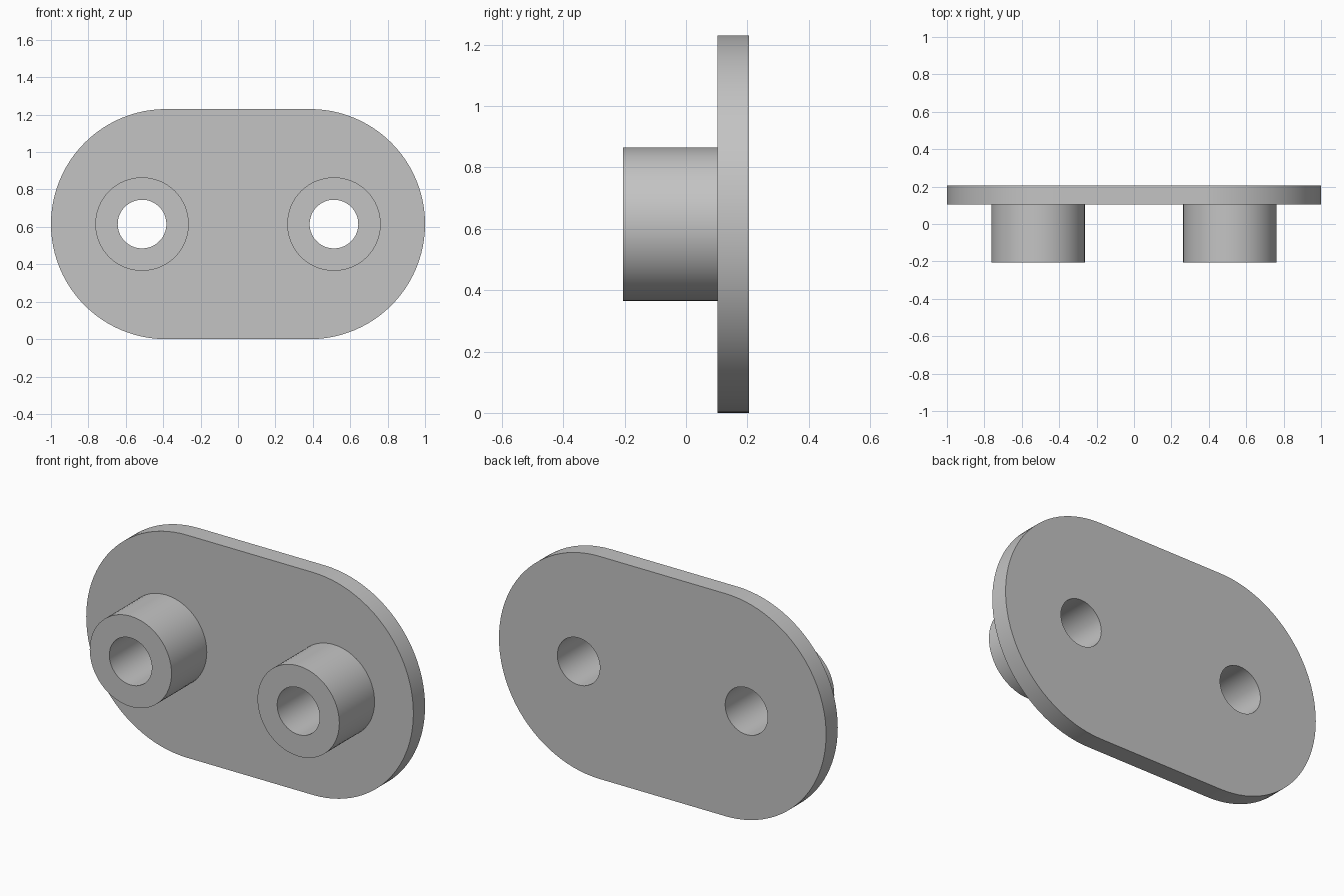
import bpy, bmesh
from math import pi, sin, cos

cube = bpy.data.objects.get("Cube")
if cube:
    bpy.data.objects.remove(cube, do_unlink=True)

# Main dimensions
MID_Z = 0.615
END_R = 0.615
END_X = 1 - END_R
BOSS_X, BOSS_R, BORE_R = 0.513, 0.25, 0.13
FRONT, SEAT, BACK = -0.205, 0.103, 0.205

grey = bpy.data.materials.new("plain grey")
grey.use_nodes = True
colour = (0.55, 0.55, 0.55, 1)
grey.diffuse_color = colour
grey.node_tree.nodes["Principled BSDF"].inputs["Base Color"].default_value = colour


def arc(cx, radius, start, sweep, steps):
    return [(cx + radius * cos(start + sweep * i / steps),
             radius * sin(start + sweep * i / steps)) for i in range(steps + 1)]


def circle(cx, radius):
    return arc(cx, radius, 0, 2 * pi, 64)[:-1]


def extrude_outline(name, loops, y0, y1, open_back=False):
    """Fill the outline around its holes and extrude it from y0 to y1."""
    curve = bpy.data.curves.new(name + "_outline", "CURVE")
    curve.dimensions = "2D"
    curve.fill_mode = "BOTH"
    curve.extrude = (y1 - y0) / 2
    for points in loops:
        spline = curve.splines.new("POLY")
        spline.points.add(len(points) - 1)
        for p, (x, z) in zip(spline.points, points):
            p.co = (x, z, 0, 1)
        spline.use_cyclic_u = True
    helper = bpy.data.objects.new(name + "_helper", curve)
    mesh = bpy.data.meshes.new_from_object(helper)
    bpy.data.objects.remove(helper)
    bpy.data.curves.remove(curve)

    # Stand the shape upright and weld caps to walls
    bm = bmesh.new()
    bm.from_mesh(mesh)
    for v in bm.verts:
        x, z, d = v.co
        v.co = (x, (y0 + y1) / 2 - d, z + MID_Z)
    bmesh.ops.remove_doubles(bm, verts=bm.verts, dist=0.0001)
    bmesh.ops.recalc_face_normals(bm, faces=bm.faces)
    if open_back:
        hidden = [f for f in bm.faces if all(v.co.y > y1 - 0.001 for v in f.verts)]
        bmesh.ops.delete(bm, geom=hidden, context="FACES")
    bm.to_mesh(mesh)
    bm.free()

    mesh.name = name
    mesh.materials.clear()
    mesh.materials.append(grey)
    obj = bpy.data.objects.new(name, mesh)
    bpy.context.collection.objects.link(obj)
    bpy.ops.object.select_all(action="DESELECT")
    obj.select_set(True)
    bpy.context.view_layer.objects.active = obj
    bpy.ops.object.shade_smooth_by_angle(angle=pi / 6)
    return obj


# Rounded base plate with two through holes
stadium = arc(END_X, END_R, -pi / 2, pi, 48) + arc(-END_X, END_R, pi / 2, pi, 48)
extrude_outline("base_plate",
                [stadium, circle(BOSS_X, BORE_R), circle(-BOSS_X, BORE_R)],
                SEAT, BACK)

# Hollow bosses on the front
for side, x in (("left", BOSS_X), ("right", -BOSS_X)):
    extrude_outline(side + "_boss", [circle(x, BOSS_R), circle(x, BORE_R)],
                    FRONT, SEAT, open_back=True)
